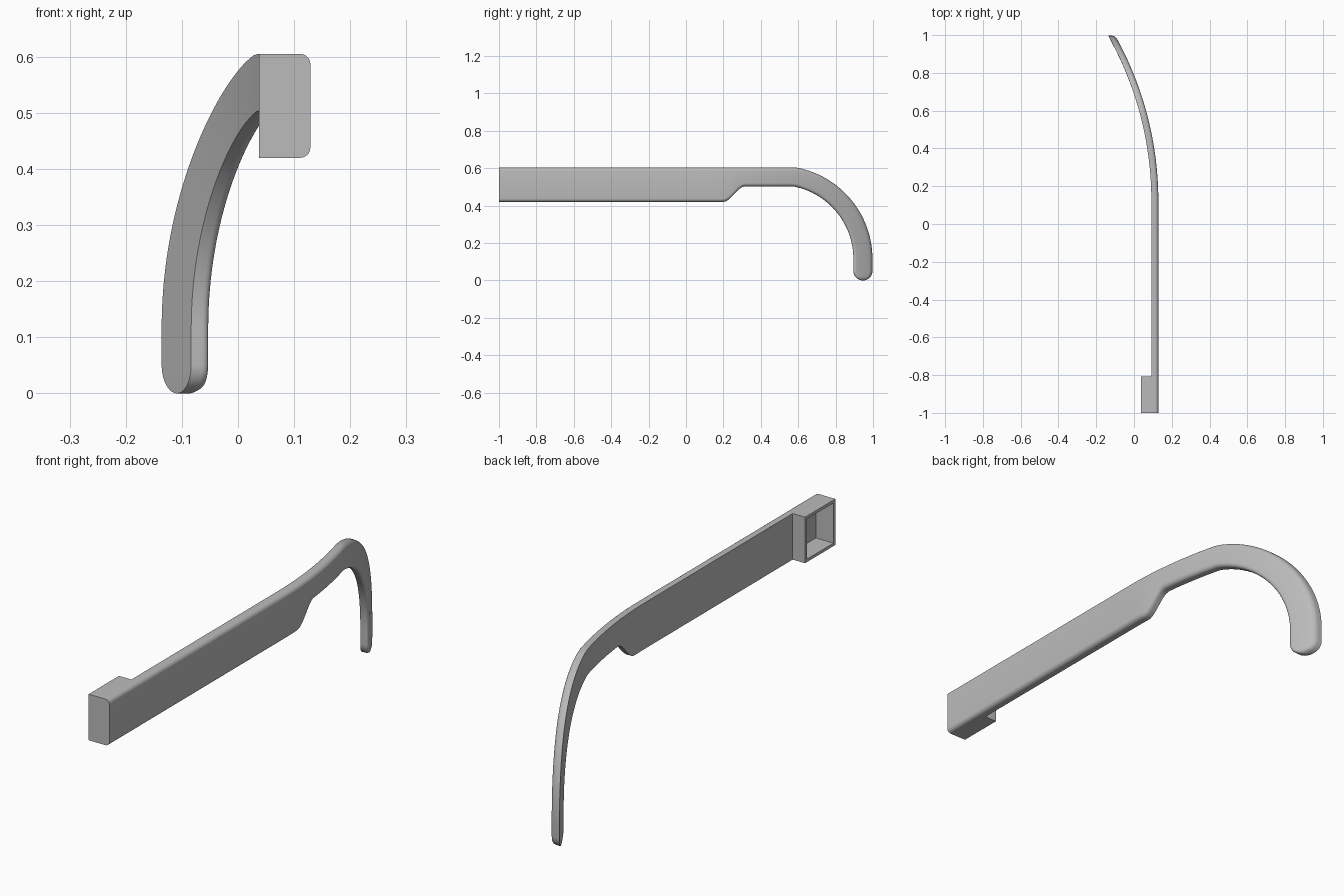
import bpy, bmesh, math

cube = bpy.data.objects.get("Cube")
if cube:
    bpy.data.objects.remove(cube, do_unlink=True)

GREY = (0.5, 0.5, 0.5, 1)
mat = bpy.data.materials.new("plain_grey")
mat.use_nodes = True
mat.diffuse_color = GREY
mat.node_tree.nodes["Principled BSDF"].inputs["Base Color"].default_value = GREY

OUTER, INNER, HOUSING = 0.129, 0.092, 0.037   # x of the flat sides
TOP, BOTTOM, NECK = 0.605, 0.42, 0.503        # z levels
FRONT, JOINT = -1.0, -0.808
FILLET, STEPS = 0.018, 6


def bend(y):
    """Inward shift of the arm as it curves around the head."""
    start, radius = 0.12, 1.8
    return radius - math.sqrt(radius ** 2 - max(0, y - start) ** 2)


def section(low, high, inner, outer):
    """Cross-section between two (y, z) points, filleted on the outer side."""
    length = math.dist(low, high)
    r = min(FILLET, length * 0.49)
    flat = [(inner, 0), (inner, length)]
    arc = [(outer - r + r * math.sin(a), r - r * math.cos(a))
           for a in (i * math.pi / 2 / STEPS for i in range(STEPS + 1))]
    flat += [(x, length - s) for x, s in arc] + arc[::-1]
    points = []
    for x, s in flat:
        y, z = (a + (b - a) * s / length for a, b in zip(low, high))
        points.append((x - bend(y), y, z))
    return points


def loft(name, sections):
    bm = bmesh.new()
    rings = [[bm.verts.new(p) for p in s] for s in sections]
    n = len(rings[0])
    for a, b in zip(rings, rings[1:]):
        for i in range(n):
            j = (i + 1) % n
            bm.faces.new((a[i], a[j], b[j], b[i]))
    bm.faces.new(rings[0])
    bm.faces.new(rings[-1][::-1])
    bmesh.ops.recalc_face_normals(bm, faces=bm.faces)
    return name, bm


def finish(name, bm):
    mesh = bpy.data.meshes.new(name)
    bm.to_mesh(mesh)
    bm.free()
    mesh.materials.append(mat)
    obj = bpy.data.objects.new(name, mesh)
    bpy.context.collection.objects.link(obj)
    bpy.ops.object.select_all(action='DESELECT')
    obj.select_set(True)
    bpy.context.view_layer.objects.active = obj
    bpy.ops.object.shade_smooth_by_angle(angle=math.radians(35))


# Straight part of the arm, stepping up to the narrow neck
rings = []
for y in [JOINT, -0.4, 0.0] + [0.12 + 0.015 * i for i in range(31)]:
    t = min(1, max(0, (y - 0.2) / 0.115))
    low = BOTTOM + (NECK - BOTTOM) * t * t * (3 - 2 * t)
    rings.append(section((y, low), (y, TOP), INNER, OUTER))

# Ear hook: circular sweep downwards
cy, cz, r_low, r_high = 0.5, 0.115, 0.395, 0.497
for i in range(33):
    a = math.radians(78.6) * (1 - i / 32)
    c, s = math.cos(a), math.sin(a)
    rings.append(section((cy + r_low * c, cz + r_low * s),
                         (cy + r_high * c, cz + r_high * s), INNER, OUTER))

# Rounded tip of the hook
half = (r_high - r_low) / 2
mid = cy + r_low + half
for i in range(11):
    a = math.pi / 2 * i / 10.6
    z = half * (1 - math.sin(a))
    w = half * math.cos(a)
    h = max(0, FILLET - z)
    cut = FILLET - math.sqrt(FILLET ** 2 - h ** 2)
    rings.append(section((mid - w, z), (mid + w, z), INNER, OUTER - cut * 0.9))
finish(*loft("temple_arm", rings))

# Hinge housing: block with a deep rectangular recess on its inner side
name, bm = loft("hinge_housing", [section((y, BOTTOM), (y, TOP), HOUSING, OUTER)
                                  for y in (FRONT, JOINT)])
side = min(bm.faces, key=lambda f: f.calc_center_median().x)
bmesh.ops.inset_region(bm, faces=[side], thickness=0.017)
floor = bmesh.ops.extrude_discrete_faces(bm, faces=[side])["faces"][0]
bmesh.ops.translate(bm, verts=floor.verts, vec=(0.078, 0, 0))
finish(name, bm)
